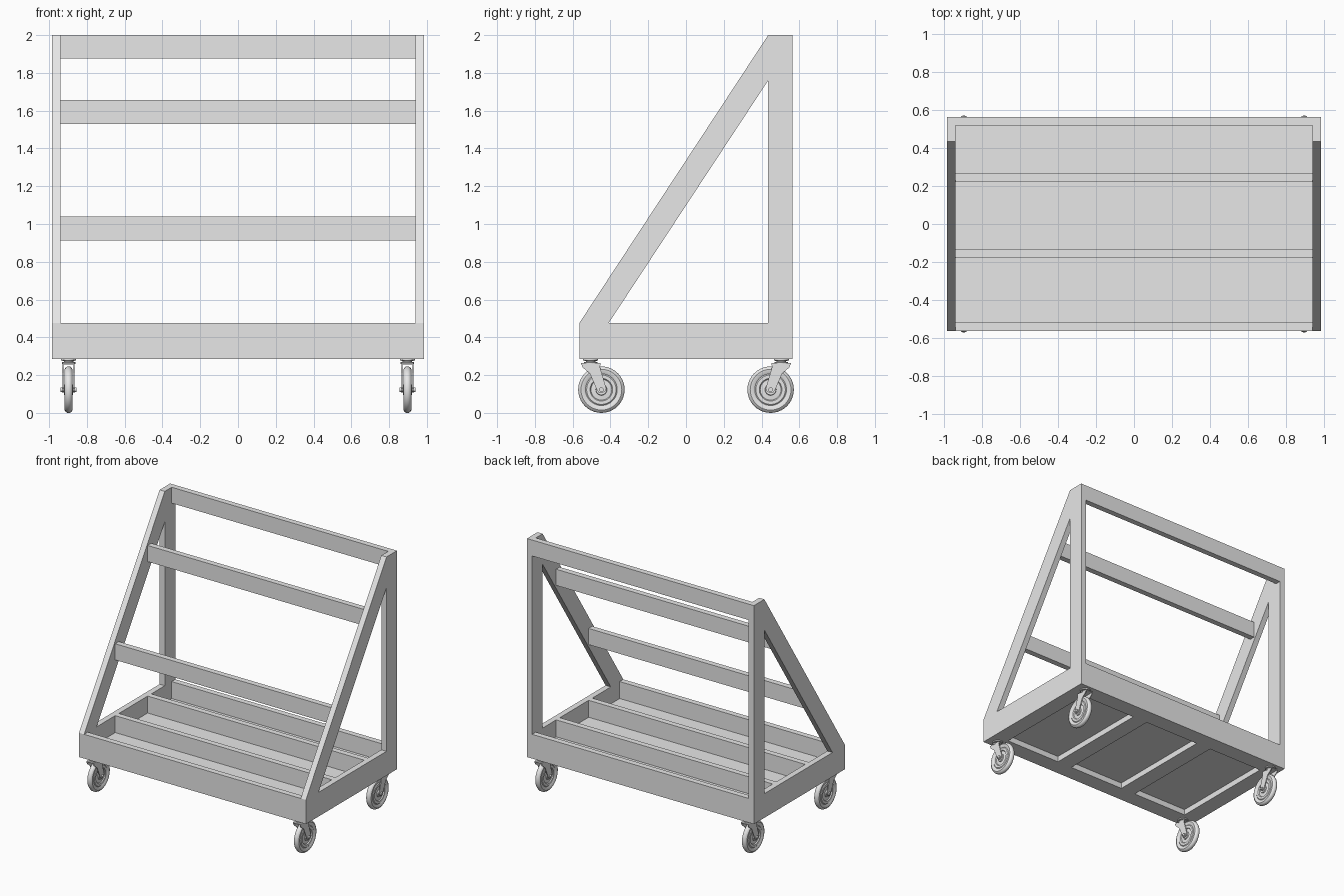
import bpy, bmesh, math
from mathutils import Matrix, Vector

if "Cube" in bpy.data.objects:
    bpy.data.objects.remove(bpy.data.objects["Cube"], do_unlink=True)

grey = bpy.data.materials.new("plain grey")
grey.use_nodes = True
grey.diffuse_color = (0.8, 0.8, 0.8, 1)
grey.node_tree.nodes["Principled BSDF"].inputs["Base Color"].default_value = (0.8, 0.8, 0.8, 1)


def finish(bm, name, smooth=False):
    bmesh.ops.recalc_face_normals(bm, faces=bm.faces)
    mesh = bpy.data.meshes.new(name)
    bm.to_mesh(mesh)
    bm.free()
    mesh.materials.append(grey)
    obj = bpy.data.objects.new(name, mesh)
    bpy.context.collection.objects.link(obj)
    if smooth:
        bpy.ops.object.select_all(action='DESELECT')
        obj.select_set(True)
        bpy.context.view_layer.objects.active = obj
        bpy.ops.object.shade_smooth_by_angle(angle=math.radians(35))
    return obj


def box(name, x, y, z):
    """Box from (low, high) ranges."""
    bm = bmesh.new()
    bmesh.ops.create_cube(bm, size=1)
    for v in bm.verts:
        for i, (lo, hi) in enumerate((x, y, z)):
            v.co[i] = lo if v.co[i] < 0 else hi
    return finish(bm, name)


def slab(name, points, faces, x0, x1):
    """Flat shape in the y-z plane, given thickness along x."""
    bm = bmesh.new()
    vs = [bm.verts.new((x0, y, z)) for y, z in points]
    flat = [bm.faces.new([vs[i] for i in f]) for f in faces]
    new = bmesh.ops.extrude_face_region(bm, geom=flat, use_keep_orig=True)["geom"]
    for v in new:
        if isinstance(v, bmesh.types.BMVert):
            v.co.x = x1
    return finish(bm, name)


def lathe(name, profile, centre, axis, steps=40):
    """Spin (radius, offset) points round the x or z axis."""
    bm = bmesh.new()
    vs = [bm.verts.new((r, 0, h)) for r, h in profile]
    edges = [bm.edges.new(pair) for pair in zip(vs, vs[1:])]
    bmesh.ops.spin(bm, geom=vs + edges, cent=(0, 0, 0), axis=(0, 0, 1),
                   angle=math.tau, steps=steps)
    bmesh.ops.remove_doubles(bm, verts=bm.verts, dist=0.0002)
    if axis == "x":
        bmesh.ops.rotate(bm, verts=bm.verts, matrix=Matrix.Rotation(math.pi / 2, 3, 'Y'))
    bmesh.ops.translate(bm, verts=bm.verts, vec=Vector(centre))
    return finish(bm, name, smooth=True)


# Overall sizes
W, D, T, B = 0.985, 0.565, 0.045, 0.13     # half width, half depth, board thickness, board width
LOW, TOP = 0.285, 0.475                    # base height range
xi, yi = W - T, D - T
inner = (-xi, xi)

# Side frames: base board, upright and sloping brace in one piece
outline = [(-D, LOW), (D, LOW), (D, TOP), (D - B, TOP), (-0.41, TOP), (-D, TOP),
           (D, 2), (D - B, 2), (D - B, 1.76)]
frame_faces = [(0, 1, 2, 3, 4, 5), (3, 2, 6, 7, 8), (5, 4, 8, 7)]
for side, s in (("right", -1), ("left", 1)):
    slab(side + "_side_frame", outline, frame_faces, s * xi, s * W)

# Base boards, dividers and cross rails
box("front_board", inner, (-D, -yi), (LOW, TOP))
box("back_board", inner, (yi, D), (LOW, TOP))
box("top_rail", inner, (yi, D), (1.875, 2))
for name, y, z in (("lower", -0.18, 0.912), ("upper", 0.222, 1.53)):
    box(name + "_rail", inner, (y, y + T), (z, z + B - 0.003))
    box(name + "_rail_divider", inner, (y, y + T), (LOW + T, TOP))

# Floor panel on a flat frame of boards
floor_z = LOW + T
box("floor_panel", inner, (-yi, yi), (floor_z, floor_z + 0.012))
for name, s in (("front", -1), ("back", 1)):
    box(name + "_floor_batten", inner, sorted((s * yi, s * (D - B))), (LOW, floor_z))
span = D - B
for name, s in (("right", -1), ("left", 1)):
    box(name + "_end_batten", sorted((s * xi, s * (W - B))), (-span, span), (LOW, floor_z))
    box(name + "_cross_batten", sorted((s * 0.242, s * 0.372)), (-span, span), (LOW, floor_z))

# Casters: wheel trails towards the middle of the cart
R = 0.123
half = [(0.0, 0.024), (0.028, 0.024), (0.03, 0.015), (0.055, 0.013), (0.06, 0.02),
        (0.078, 0.02), (0.084, 0.015), (0.09, 0.019), (0.108, 0.021), (0.118, 0.015), (R, 0.006)]
wheel_profile = half + [(r, -h) for r, h in reversed(half)]
fork = [(-0.05, 0.263), (0.052, 0.263), (0.05, 0.24), (0.083, 0.13), (0.076, 0.113),
        (0.06, 0.105), (0.044, 0.108), (0.034, 0.12), (-0.005, 0.21), (-0.042, 0.24)]
stem = [(0, LOW), (0.04, LOW), (0.04, 0.277), (0.025, 0.275), (0.025, 0.27),
        (0.036, 0.268), (0.036, 0.258), (0, 0.258)]
pin = [(0, 0.042), (0.012, 0.042), (0.012, -0.042), (0, -0.042)]

for fb, sy in (("front", -1), ("back", 1)):
    for lr, sx in (("right", -1), ("left", 1)):
        tag = fb + "_" + lr + "_caster_"
        x, y = sx * 0.897, sy * 0.505
        wheel_y = y - sy * 0.057
        lathe(tag + "wheel", wheel_profile, (x, wheel_y, R), "x")
        lathe(tag + "axle", pin, (x, wheel_y, R), "x", 12)
        lathe(tag + "swivel", stem, (x, y, 0), "z", 24)
        pts = [(y - sy * a, z) for a, z in fork]
        for n, e in (("inner", -1), ("outer", 1)):
            slab(tag + n + "_fork", pts, [range(len(pts))],
                 x + sx * e * 0.026, x + sx * e * 0.032)
        box(tag + "crown", (x - 0.032, x + 0.032), (y - 0.05, y + 0.05), (0.257, 0.264))
